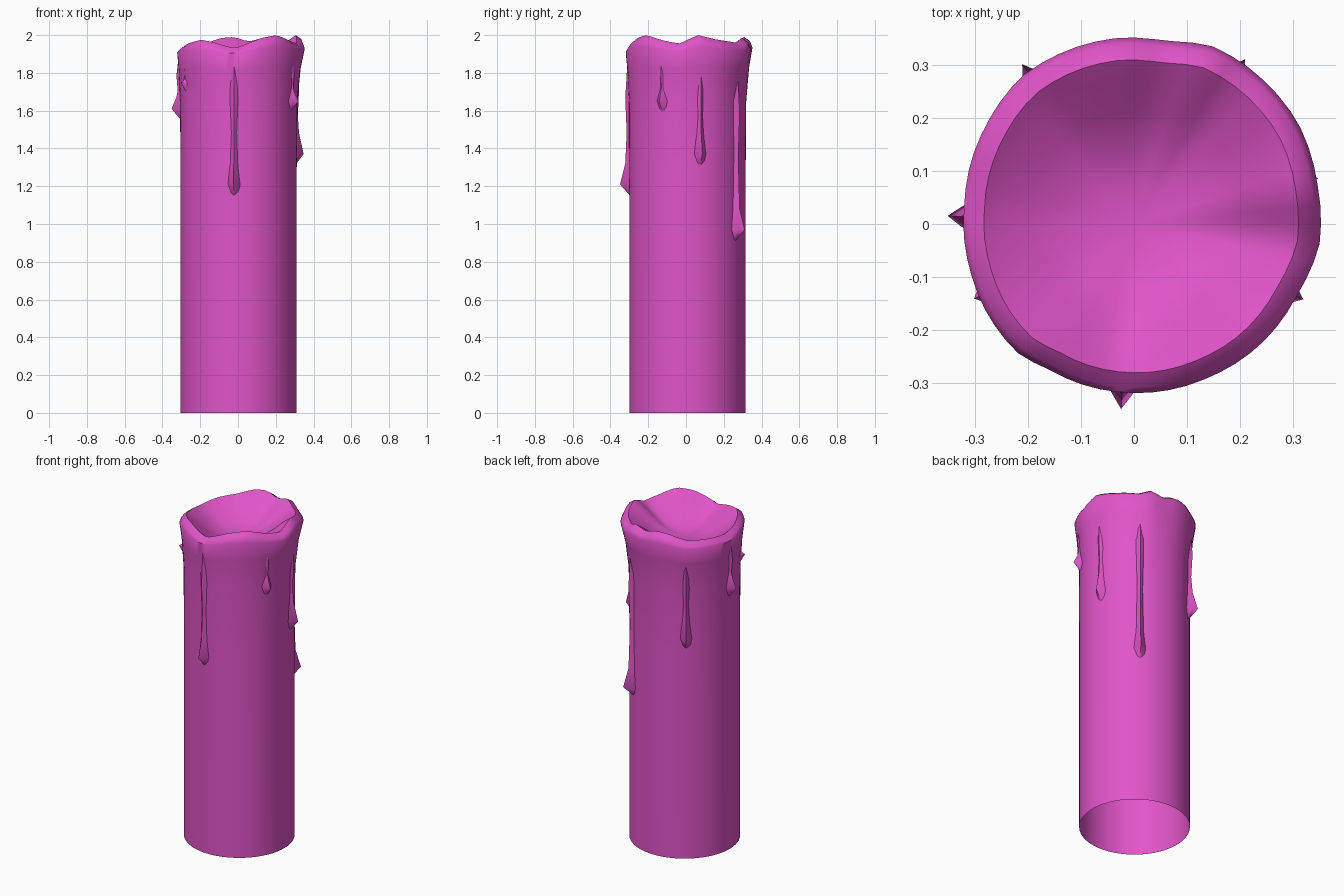
import bpy, bmesh, math
from math import sin, cos, radians, atan2, hypot, pi

if "Cube" in bpy.data.objects:
    bpy.data.objects.remove(bpy.data.objects["Cube"])

wax = bpy.data.materials.new("pink_wax")
wax.diffuse_color = (0.75, 0.09, 0.58, 1)
wax.use_nodes = True
wax.node_tree.nodes["Principled BSDF"].inputs["Base Color"].default_value = wax.diffuse_color

N = 60
R = 0.308
CX, CY = 0.003, 0.008

# Rim outline seen from above, with the lip height at each point
RIM = [(-.02, .352, 1.99), (.06, .345, 1.965), (.15, .335, 1.985), (.21, .30, 1.96), (.31, .19, 1.975),
       (.347, .07, 2.0), (.35, -.04, 1.955), (.31, -.13, 1.97), (.23, -.235, 2.0),
       (.14, -.29, 1.985), (-.02, -.318, 1.93), (-.16, -.275, 1.965), (-.22, -.243, 1.975),
       (-.31, -.085, 1.95), (-.32, .04, 1.935), (-.28, .185, 1.945), (-.21, .28, 1.95),
       (-.10, .337, 1.985)]
POLAR = sorted((atan2(y, x) % (2 * pi), hypot(x, y), z) for x, y, z in RIM)


def rim(a):
    """Outline radius and lip height at angle a."""
    a %= 2 * pi
    pts = [(POLAR[-1][0] - 2 * pi, *POLAR[-1][1:])] + POLAR + [(POLAR[0][0] + 2 * pi, *POLAR[0][1:])]
    for p, q in zip(pts, pts[1:]):
        if p[0] <= a <= q[0]:
            t = (a - p[0]) / (q[0] - p[0])
            return p[1] + (q[1] - p[1]) * t, p[2] + (q[2] - p[2]) * t
    return POLAR[0][1:]


def finish(bm, name, angle):
    bmesh.ops.recalc_face_normals(bm, faces=bm.faces)
    me = bpy.data.meshes.new(name)
    bm.to_mesh(me)
    bm.free()
    me.materials.append(wax)
    ob = bpy.data.objects.new(name, me)
    bpy.context.collection.objects.link(ob)
    bpy.ops.object.select_all(action='DESELECT')
    ob.select_set(True)
    bpy.context.view_layer.objects.active = ob
    bpy.ops.object.shade_smooth_by_angle(angle=radians(angle))


def column(a):
    """One strip of the candle, from the open base over the lip into the pool."""
    r, h = rim(a)
    d = h - 1.96

    def wall(z, t):
        return (CX * (1 - t) + cos(a) * (R + (r - R) * t),
                CY * (1 - t) + sin(a) * (R + (r - R) * t), z)

    def lip(f, z):
        return (cos(a) * r * f, sin(a) * r * f, z)
    return [wall(0, 0), wall(1.3, 0), wall(1.65, .08), wall(1.82 + d * .4, .5),
            wall(1.92 + d * .6, 1), lip(.965, h - .02), lip(.88, h), lip(.78, h - .025),
            lip(.6, 1.895 + d * .5), lip(.4, 1.855 + d * .2), lip(.2, 1.84)]


# Candle body, open underneath, with a melted hollow on top
bm = bmesh.new()
cols = [[bm.verts.new(p) for p in column(2 * pi * i / N)] for i in range(N)]
centre = bm.verts.new((0, 0, 1.835))
for i in range(N):
    a, b = cols[i], cols[(i + 1) % N]
    for j in range(len(a) - 1):
        bm.faces.new((a[j], b[j], b[j + 1], a[j + 1]))
    bm.faces.new((a[-1], b[-1], centre))
finish(bm, "candle_body", 50)


def drip(name, deg, end, tip):
    """Ridge of wax running down the wall to a pointed bead."""
    a = radians(deg)
    top = 1.88
    run = top - end
    base = R + CX * cos(a) + CY * sin(a)
    out = tip - base
    # height, protrusion, half width
    rows = [(top, .01, .045), (top - run * .3, out * .45, .032),
            (top - run * .55, out * .3, .024), (end + min(.16, run * .35), out * .45, .028),
            (end + .05, out, .038), (end, out * .12, .028), (end - .02, -.012, .012)]
    bm = bmesh.new()
    grid = []
    for z, o, w in rows:
        row = []
        for s, f in ((-1, 0), (-.5, .55), (0, 1), (.5, .55), (1, 0)):
            r = base - .012 + (o + .012) * f
            row.append(bm.verts.new((cos(a) * r - sin(a) * w * s, sin(a) * r + cos(a) * w * s, z)))
        grid.append(row)
    for p, q in zip(grid, grid[1:]):
        for k in range(4):
            bm.faces.new((p[k], p[k + 1], q[k + 1], q[k]))
    finish(bm, name, 60)


# Wax drips around the wall: angle, lower end, tip radius
for i, d in enumerate([(177.5, 1.56, .352), (125, 1.3, .368), (205, 1.7, .333), (266, 1.16, .35),
                       (-24, 1.6, .35), (14, 1.32, .358), (56, .92, .375)]):
    drip(f"wax_drip_{i + 1}", *d)
